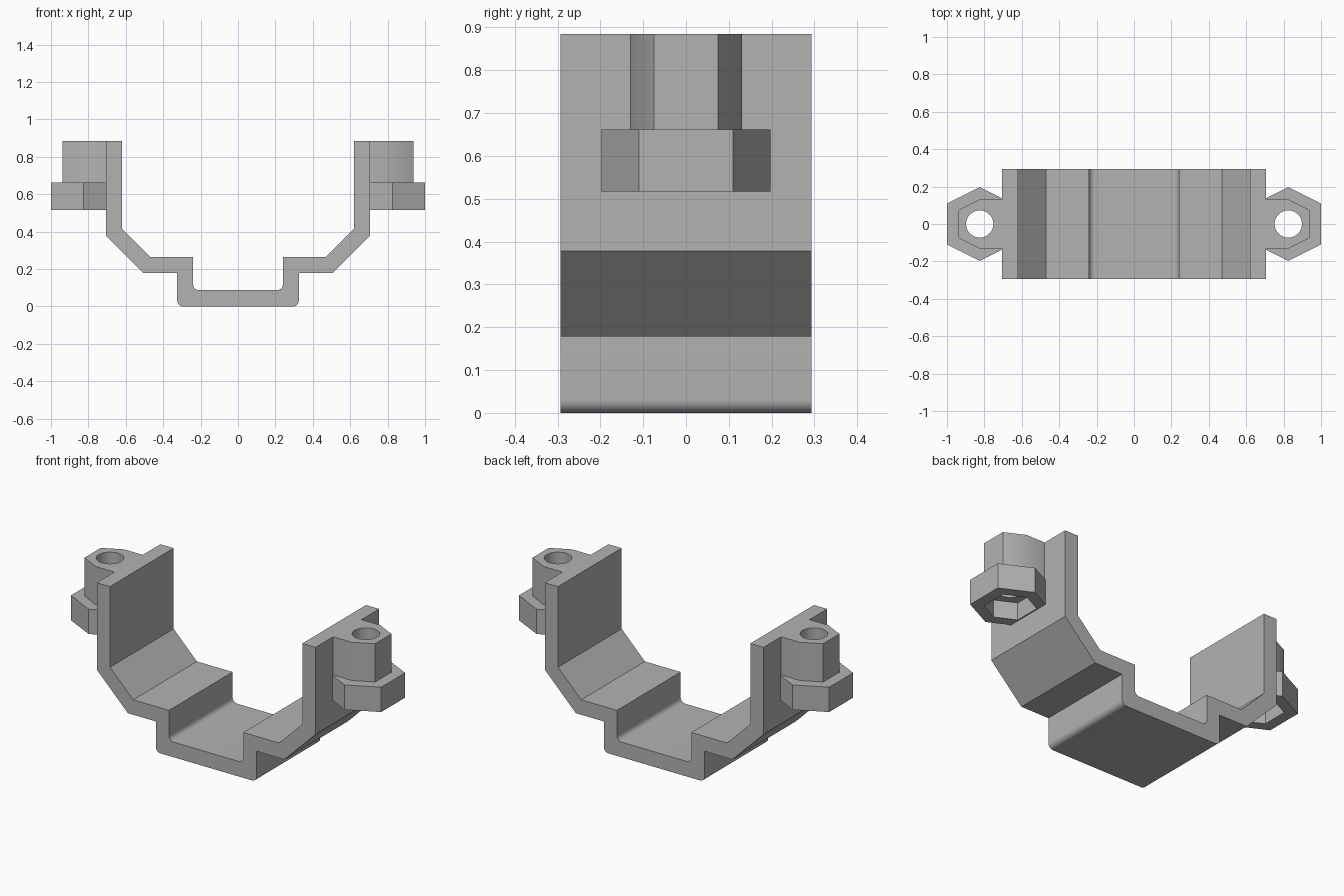
import bpy, bmesh, math
from mathutils import Vector

old = bpy.data.objects.get("Cube")
if old:
    bpy.data.objects.remove(old, do_unlink=True)

grey = bpy.data.materials.new("plain grey")
grey.use_nodes = True
colour = (0.45, 0.45, 0.45, 1)
grey.diffuse_color = colour
grey.node_tree.nodes["Principled BSDF"].inputs["Base Color"].default_value = colour

DEPTH, TOP = 0.293, 0.885
WALL = 0.705                       # outer face of the upright walls
LUG_X = 0.825                      # screw axis
FLANGE_Z, SHOULDER_Z = 0.517, 0.662


def prism(name, points, offset):
    """Extrude a closed loop of 3D points along an offset."""
    bm = bmesh.new()
    face = bm.faces.new([bm.verts.new(p) for p in points])
    ext = bmesh.ops.extrude_face_region(bm, geom=[face])
    moved = [g for g in ext["geom"] if isinstance(g, bmesh.types.BMVert)]
    bmesh.ops.translate(bm, vec=Vector(offset), verts=moved)
    bmesh.ops.recalc_face_normals(bm, faces=bm.faces)
    mesh = bpy.data.meshes.new(name)
    bm.to_mesh(mesh)
    bm.free()
    mesh.materials.append(grey)
    obj = bpy.data.objects.new(name, mesh)
    bpy.context.collection.objects.link(obj)
    return obj


def upright(name, outline, low, high):
    return prism(name, [(x, y, low) for x, y in outline], (0, 0, high - low))


def fillet(cx, cz, radius, start, end, steps=8):
    """Arc points between two angles in degrees."""
    angles = [math.radians(start + (end - start) * i / steps) for i in range(steps + 1)]
    return [(cx + radius * math.cos(a), cz + radius * math.sin(a)) for a in angles]


def combine(target, tool, operation):
    mod = target.modifiers.new(operation.lower(), "BOOLEAN")
    mod.operation, mod.object, mod.solver = operation, tool, "EXACT"
    bpy.context.view_layer.objects.active = target
    bpy.ops.object.modifier_apply(modifier=mod.name)
    bpy.data.objects.remove(tool, do_unlink=True)


# Stepped cradle: one half of the section, mirrored to close the band
R = 0.03
outer = fillet(0.325 - R, R, R, -90, 0) + [
    (0.325, 0.178), (0.505, 0.178), (WALL, 0.378), (WALL, TOP)]
inner = [(0.62, TOP), (0.62, 0.415), (0.47, 0.265), (0.24, 0.265)] + fillet(
    0.24 - R, 0.088 + R, R, 0, -90)
half = outer + inner
section = half + [(-x, z) for x, z in reversed(half)]
bracket = prism("cradle_bracket", [(x, -DEPTH, z) for x, z in section], (0, 2 * DEPTH, 0))

# Screw lugs on both walls: wide nut flange, boss, nut pocket, through hole
for side in (1, -1):
    root = WALL - 0.03

    def place(outline):
        return [(side * x, y) for x, y in outline]

    def lug(end, corner, peak, join):
        edge = [(root, -join), (LUG_X, -peak), (end, -corner)]
        return place(edge + [(x, -y) for x, y in reversed(edge)])

    flange_join = 0.197 - 0.087 * (LUG_X - root) / 0.175
    combine(bracket, upright("nut_flange", lug(1.0, 0.11, 0.197, flange_join),
                             FLANGE_Z, SHOULDER_Z), "UNION")
    combine(bracket, upright("screw_boss", lug(0.937, 0.075, 0.131, 0.131),
                             SHOULDER_Z - 0.02, TOP), "UNION")

    pocket = place([(LUG_X + 0.113 * sx, y) for sx, y in (
        (0, -0.131), (1, -0.075), (1, 0.075), (0, 0.131), (-1, 0.075), (-1, -0.075))])
    combine(bracket, upright("nut_pocket", pocket, FLANGE_Z - 0.1, FLANGE_Z + 0.1),
            "DIFFERENCE")
    hole = place([(x + LUG_X, y) for x, y in fillet(0, 0, 0.073, 0, 360, 48)[:-1]])
    combine(bracket, upright("screw_hole", hole, FLANGE_Z - 0.1, TOP + 0.1), "DIFFERENCE")

# Merge coplanar faces, then smooth the fillets and holes
bm = bmesh.new()
bm.from_mesh(bracket.data)
bmesh.ops.remove_doubles(bm, verts=bm.verts, dist=0.0001)
bmesh.ops.dissolve_limit(bm, angle_limit=math.radians(1), verts=bm.verts, edges=bm.edges)
bm.to_mesh(bracket.data)
bm.free()
bpy.ops.object.select_all(action="DESELECT")
bracket.select_set(True)
bpy.context.view_layer.objects.active = bracket
bpy.ops.object.shade_smooth_by_angle(angle=math.radians(30))
